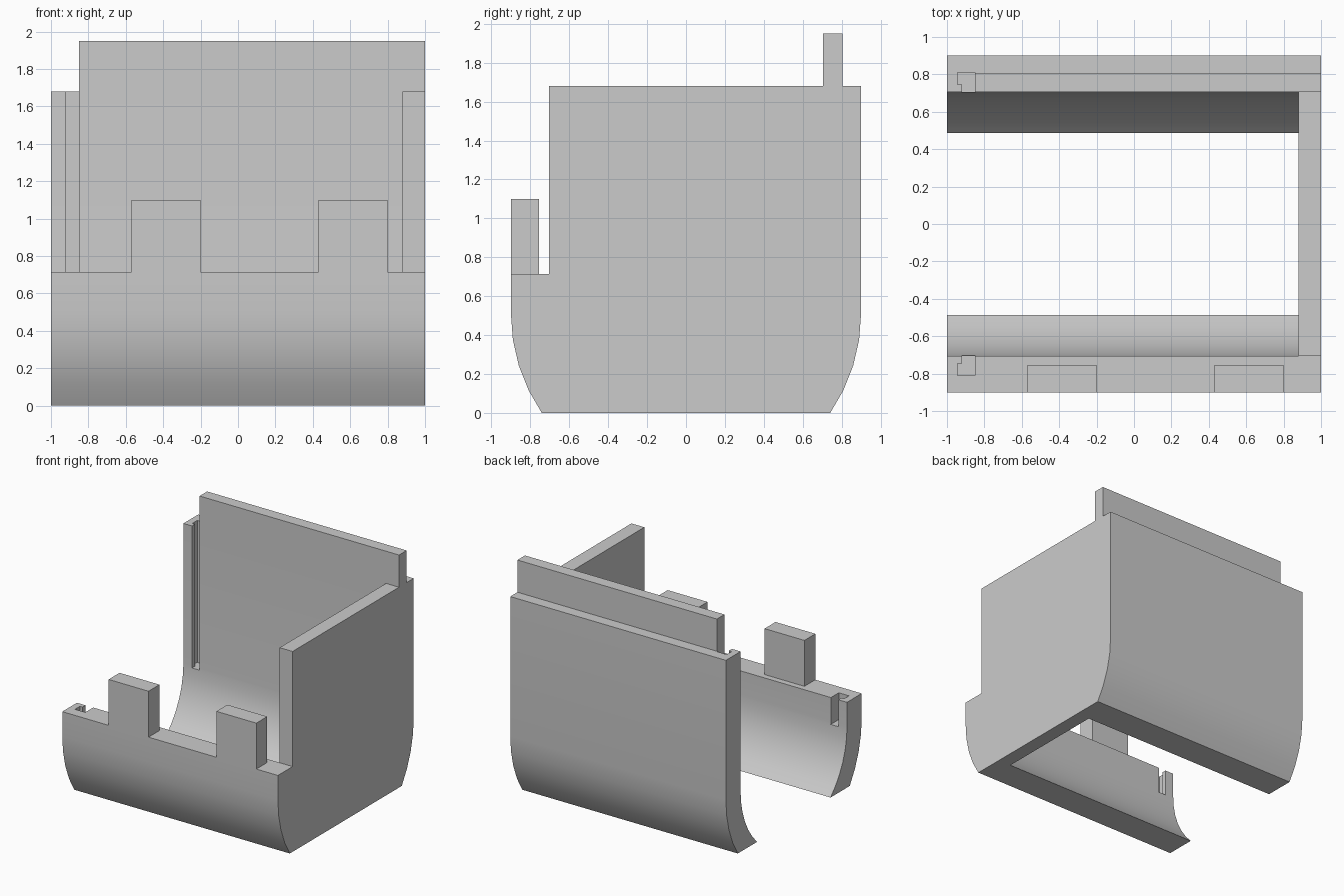
import bpy, bmesh, math
from mathutils import Vector

cube = bpy.data.objects.get("Cube")
if cube:
    bpy.data.objects.remove(cube, do_unlink=True)

OUTER, INNER, BEND = 0.9, 0.705, 0.51    # wall radii and height of the bend centre
RIM, TOP, RIDGE = 0.715, 1.68, 1.95      # heights of front rim, back wall and ridge
PLATE = 0.88                             # inner face of the end plate

grey = bpy.data.materials.new("plain grey")
grey.use_nodes = True
grey.diffuse_color = (0.6, 0.6, 0.6, 1)
grey.node_tree.nodes["Principled BSDF"].inputs["Base Color"].default_value = grey.diffuse_color


def prism(name, outline, start, end, axis="x"):
    """Extrude a (y, z) outline along x, or an (x, y) outline along z."""
    place = (lambda p: (start, *p)) if axis == "x" else (lambda p: (*p, start))
    bm = bmesh.new()
    face = bm.faces.new([bm.verts.new(place(p)) for p in outline])
    moved = bmesh.ops.extrude_face_region(bm, geom=[face])["geom"]
    shift = Vector((end - start, 0, 0) if axis == "x" else (0, 0, end - start))
    bmesh.ops.translate(bm, vec=shift, verts=[v for v in moved if isinstance(v, bmesh.types.BMVert)])
    bmesh.ops.recalc_face_normals(bm, faces=bm.faces[:])
    mesh = bpy.data.meshes.new(name)
    bm.to_mesh(mesh)
    bm.free()
    mesh.materials.append(grey)
    obj = bpy.data.objects.new(name, mesh)
    bpy.context.collection.objects.link(obj)
    return obj


def select(obj):
    bpy.ops.object.select_all(action="DESELECT")
    obj.select_set(True)
    bpy.context.view_layer.objects.active = obj


def smooth(obj):
    select(obj)
    bpy.ops.object.shade_smooth_by_angle(angle=math.radians(30))


def bend(radius, side, steps):
    """Arc from the vertical wall down to the floor."""
    last = math.asin(BEND / radius)
    angles = [last * i / steps for i in range(steps + 1)]
    return [(side * radius * math.cos(a), BEND - radius * math.sin(a)) for a in angles]


def box(name, x0, x1, y0, y1, z0, z1):
    return prism(name, [(y0, z0), (y1, z0), (y1, z1), (y0, z1)], x0, x1)


# Curved front and back walls, each with a hooked slot near the open end
for name, side, height in (("front_wall", -1, RIM), ("back_wall", 1, TOP)):
    outline = ([(side * OUTER, height)] + bend(OUTER, side, 4)
               + bend(INNER, side, 6)[::-1] + [(side * INNER, height)])
    wall = prism(name, outline, -1, PLATE)
    hook = [(-0.92, 0.65), (-0.85, 0.65), (-0.85, 0.81),
            (-0.945, 0.81), (-0.945, 0.745), (-0.92, 0.745)]
    cutter = prism("slot_cutter", [(x, side * y) for x, y in hook], 0.49, height + 0.1, "z")
    cutter.hide_render = True
    cut = wall.modifiers.new("slot", "BOOLEAN")
    cut.operation, cut.solver, cut.object = "DIFFERENCE", "EXACT", cutter
    select(wall)
    bpy.ops.object.modifier_apply(modifier=cut.name)
    bpy.data.objects.remove(cutter, do_unlink=True)
    smooth(wall)

# End plate closing the +x side, stepped down to the front rim
plate_outline = ([(-INNER, TOP), (-INNER, RIM), (-OUTER, RIM)] + bend(OUTER, -1, 4)
                 + bend(OUTER, 1, 4)[::-1] + [(OUTER, TOP)])
smooth(prism("end_plate", plate_outline, PLATE, 1))

# Ridge on the back wall
box("back_ridge", -0.85, 1, INNER, 0.805, TOP, RIDGE)

# Two tabs on the front rim
for name, x in (("right_tab", -0.57), ("left_tab", 0.43)):
    box(name, x, x + 0.37, -OUTER, -0.755, RIM, 1.1)
